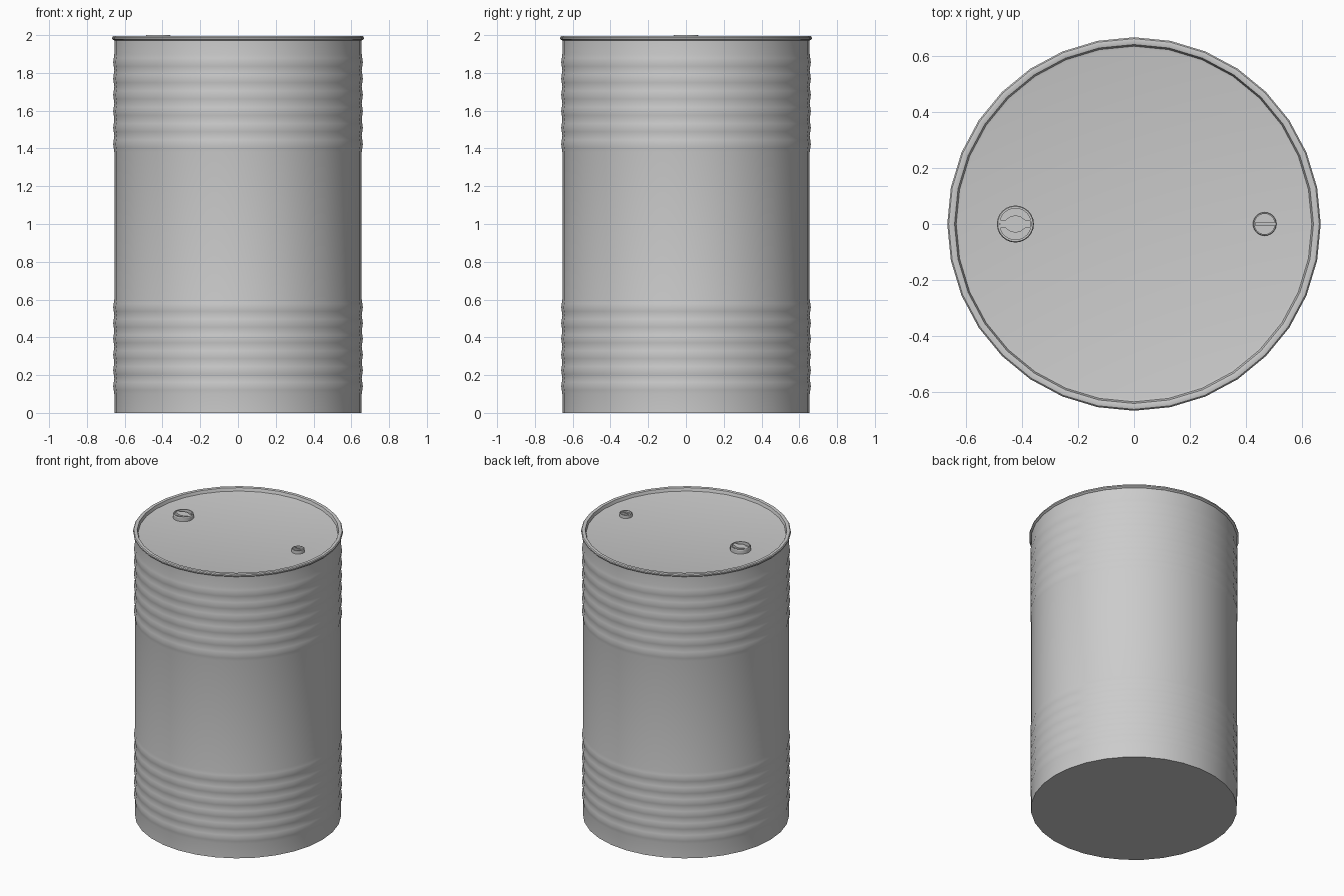
import bpy, bmesh, math

if "Cube" in bpy.data.objects:
    bpy.data.objects.remove(bpy.data.objects["Cube"])


def finish(bm, name, angle=30):
    bmesh.ops.recalc_face_normals(bm, faces=bm.faces)
    me = bpy.data.meshes.new(name)
    bm.to_mesh(me)
    bm.free()
    ob = bpy.data.objects.new(name, me)
    bpy.context.collection.objects.link(ob)
    bpy.context.view_layer.objects.active = ob
    ob.select_set(True)
    bpy.ops.object.shade_smooth_by_angle(angle=math.radians(angle))
    ob.select_set(False)
    return ob


def lathe(name, profile, sides=32, cx=0.0):
    """Revolve (radius, z) points; close both ends with flat discs."""
    bm = bmesh.new()
    rings = []
    for r, z in profile:
        rings.append([bm.verts.new((cx + r * math.cos(2 * math.pi * i / sides),
                                    r * math.sin(2 * math.pi * i / sides), z))
                      for i in range(sides)])
    for a, b in zip(rings, rings[1:]):
        for i in range(sides):
            j = (i + 1) % sides
            bm.faces.new((a[i], a[j], b[j], b[i]))
    bm.faces.new(rings[0])
    bm.faces.new(rings[-1])
    return finish(bm, name)


def bar(name, outline, cx, z0, z1):
    """Extrude a flat outline between two heights."""
    bm = bmesh.new()
    f = bm.faces.new([bm.verts.new((cx + x, y, z0)) for x, y in outline])
    ext = bmesh.ops.extrude_face_region(bm, geom=[f])
    for v in ext["geom"]:
        if isinstance(v, bmesh.types.BMVert):
            v.co.z = z1
    return finish(bm, name)


# Shallow ripple bands on the wall
def ripples(z0, z1, count, base=0.655, height=0.006):
    steps = count * 4
    return [(base + height * 0.5 * (1 - math.cos(2 * math.pi * count * k / steps)),
             z0 + (z1 - z0) * k / steps) for k in range(steps + 1)]


# Drum shell: flat base, rippled wall, rolled rim, sunken lid
profile = [(0.655, 0.0)]
profile += ripples(0.10, 0.60, 6)
profile += ripples(1.38, 1.90, 6)
profile += [(0.655, 1.972), (0.662, 1.975), (0.666, 1.980), (0.666, 1.988),
            (0.661, 1.994), (0.652, 1.996), (0.640, 1.993), (0.634, 1.972),
            (0.625, 1.970)]
lathe("drum_shell", profile)

# Large bung with a wide-waisted grip bar
LX = -0.423
lathe("large_bung", [(0.066, 1.968), (0.066, 1.995), (0.063, 2.0), (0.056, 2.0),
                     (0.056, 1.980)], 24, LX)
half = [(-0.054, 0.014), (-0.034, 0.015), (-0.018, 0.027), (0.0, 0.031),
        (0.018, 0.027), (0.034, 0.015), (0.054, 0.014)]
bar("large_bung_grip", half + [(x, -y) for x, y in reversed(half)],
    LX, 1.978, 1.996)

# Small bung with a thin straight bar
SX = 0.466
lathe("small_bung", [(0.042, 1.968), (0.042, 1.988), (0.040, 1.991), (0.036, 1.991),
                     (0.036, 1.978)], 24, SX)
bar("small_bung_grip", [(-0.035, 0.006), (0.035, 0.006), (0.035, -0.006), (-0.035, -0.006)],
    SX, 1.977, 1.989)
